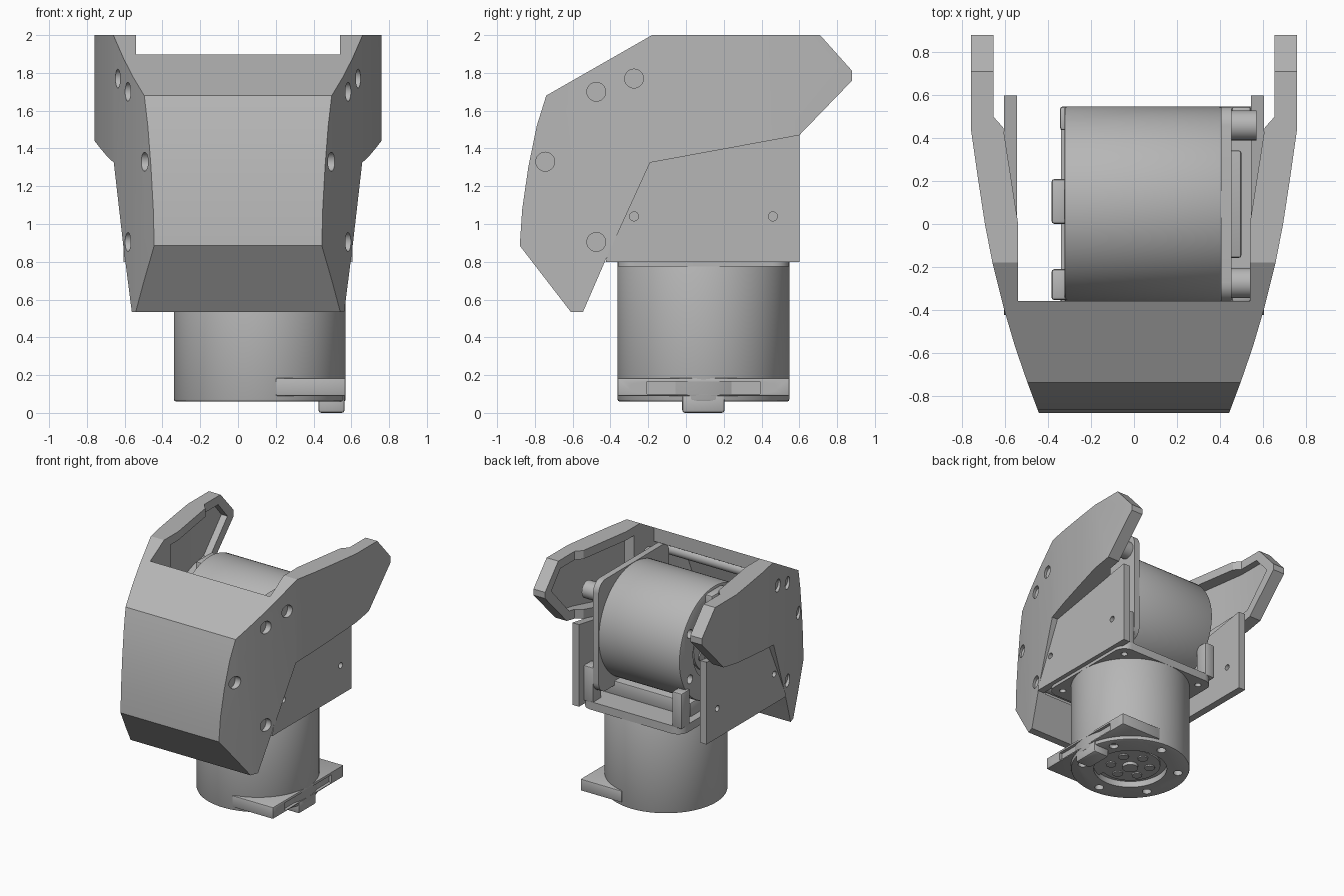
import bpy, bmesh, math
from mathutils import Matrix, Vector

cube = bpy.data.objects.get("Cube")
if cube:
    bpy.data.objects.remove(cube, do_unlink=True)

grey = bpy.data.materials.new("plain_grey")
grey.use_nodes = True
grey.diffuse_color = (0.47, 0.47, 0.47, 1)
grey.node_tree.nodes["Principled BSDF"].inputs["Base Color"].default_value = grey.diffuse_color


def finish(name, bm):
    bmesh.ops.recalc_face_normals(bm, faces=bm.faces)
    mesh = bpy.data.meshes.new(name)
    bm.to_mesh(mesh)
    bm.free()
    mesh.materials.append(grey)
    obj = bpy.data.objects.new(name, mesh)
    bpy.context.collection.objects.link(obj)
    return obj


def prism(name, points, axis, lo, hi):
    """Extrude a 2D outline: (y, z) points along x, or (x, y) points along z."""
    bm = bmesh.new()
    place = (lambda p: (lo, p[0], p[1])) if axis == "x" else (lambda p: (p[0], p[1], lo))
    face = bm.faces.new([bm.verts.new(place(p)) for p in points])
    out = bmesh.ops.extrude_face_region(bm, geom=[face])
    move = Vector((hi - lo, 0, 0)) if axis == "x" else Vector((0, 0, hi - lo))
    bmesh.ops.translate(bm, vec=move, verts=[v for v in out["geom"] if isinstance(v, bmesh.types.BMVert)])
    return finish(name, bm)


def box(name, x, y, z):
    return prism(name, [(x[0], y[0]), (x[1], y[0]), (x[1], y[1]), (x[0], y[1])], "z", *z)


def cylinder(name, axis, centre, radius, lo, hi, sides=24, top_radius=None):
    bm = bmesh.new()
    bmesh.ops.create_cone(bm, cap_ends=True, segments=sides, radius1=radius,
                          radius2=top_radius or radius, depth=hi - lo)
    mid = (lo + hi) / 2
    if axis == "x":
        bm.transform(Matrix.Translation((mid, *centre)) @ Matrix.Rotation(math.pi / 2, 4, "Y"))
    else:
        bm.transform(Matrix.Translation((*centre, mid)))
    return finish(name, bm)


def apply(obj, mod):
    bpy.context.view_layer.objects.active = obj
    bpy.ops.object.modifier_apply(modifier=mod.name)


def cut(obj, *cutters, operation="DIFFERENCE"):
    for cutter in cutters:
        mod = obj.modifiers.new("cut", "BOOLEAN")
        mod.operation, mod.solver, mod.object = operation, "EXACT", cutter
        apply(obj, mod)
        bpy.data.objects.remove(cutter, do_unlink=True)


def bevel(obj, width, segments=2):
    mod = obj.modifiers.new("bevel", "BEVEL")
    mod.width, mod.segments, mod.limit_method = width, segments, "ANGLE"
    apply(obj, mod)


# Cover: side outline intersected with a mirrored plan outline
half_plan = [(.44, -.89), (.50, -.73), (.555, -.57), (.605, -.4), (.66, -.18),
             (.695, 0), (.73, .23), (.76, .44), (.76, .9)]


def mirrored(points):
    return points + [(-x, y) for x, y in reversed(points)]


def cover_solid(name, outline, inset):
    solid = prism(name, outline, "x", -1, 1)
    plan = prism("plan", mirrored([(x - inset, y) for x, y in half_plan]), "z", .3, 2.3)
    cut(solid, plan, operation="INTERSECT")
    return solid


cover = cover_solid("cover", [
    (-.61, .535), (-.88, .885), (-.867, 1.08), (-.835, 1.3), (-.79, 1.52), (-.74, 1.68),
    (-.18, 2), (.71, 2), (.88, 1.81), (.88, 1.76), (.6, 1.47), (-.19, 1.325),
    (-.43, .8), (-.545, .535)], 0)
opening = prism("opening", mirrored([(.54, -.36), (.54, 0), (.61, .45), (.655, .5), (.655, 1)]), "z", 0, 3)
hollow = cover_solid("hollow", [(-.72, .8), (-.79, .92), (-.75, 1.3), (-.645, 1.62),
                                (-.35, 1.79), (-.35, .8)], .07)
pocket = cover_solid("pocket", [(-.1, 1.93), (.68, 1.93), (.8, 1.79), (.57, 1.54), (-.1, 1.42)], .05)
cut(cover, opening, hollow, pocket)

# Countersunk screw seats in both cover sides
screw_spots = [(-.275, 1.77), (-.475, 1.70), (-.745, 1.33), (-.475, .905)]
seat_x = [.605, .55, .46, .55]
for spot, x in zip(screw_spots, seat_x):
    for side in (-1, 1):
        lo, hi = sorted((side * x, side * .9))
        cut(cover, cylinder("seat", "x", spot, .05, lo, hi))

# Flat side plates below the arms
AY, AZ, AX = .0925, 1.37, .115
for side, label in ((1, "left"), (-1, "right")):
    lo, hi = sorted((side * .545, side * .605))
    plate = prism(label + "_side_plate", [(-.425, .8), (.6, .8), (.6, 1.47), (-.19, 1.335), (-.4, .89)],
                  "x", lo, hi)
    for y in (AY - .3675, AY + .3675):
        cut(plate, cylinder("hole", "x", (y, 1.04), .024, -1, 1, 16))

# Cross rods inside the cover
for name, spot in (("upper_rod", screw_spots[1]), ("lower_rod", screw_spots[3])):
    cylinder(name, "x", spot, .045, -.53, .53)


# Motors: a bevelled drum with a recessed, drilled end cap
def motor(name, axis, centre, lo, hi):
    drum = cylinder(name, axis, centre, .455, lo, hi, 96)
    bevel(drum, .012)
    ring = cylinder("recess", axis, centre, .28, lo - .1, lo + .05, 64)
    cut(drum, ring)
    for i in range(6):
        a = math.radians(60 * i + 30)
        spot = (centre[0] + .37 * math.cos(a), centre[1] + .37 * math.sin(a))
        cut(drum, cylinder("hole", axis, spot, .035, lo - .1, lo + .05, 20))
        spot = (centre[0] + .15 * math.cos(a), centre[1] + .15 * math.sin(a))
        cylinder(name + "_bolt", axis, spot, .04, lo + .02, lo + .06, 16)
    cylinder(name + "_rim", axis, centre, .23, lo + .03, lo + .06, 48)
    cylinder(name + "_hub", axis, centre, .06, lo + .005, lo + .06, 24)


motor("lower_motor", "z", (AX, AY), .06, .8)
motor("upper_motor", "x", (AY, AZ), -.325, .41)

# Connectors on the motor end caps
connectors = [box("lower_connector", (.425, .565), (-.02, .205), (0, .1)),
              box("upper_connector", (-.385, -.3), (0, .21), (1.66, 1.8)),
              box("front_connector", (-.385, -.3), (-.355, -.21), (1.26, 1.48))]
for part in connectors:
    bevel(part, .015)

# Lower flange with two corner ears
ears = box("lower_flange", (.2, .57), (AY - .455, AY + .455), (.09, .185))
bevel(ears, .008)
cut(ears, box("slot", (.545, .6), (AY - .3, AY + .3), (.1, .165)))
for y in (AY - .3675, AY + .3675):
    cut(ears, cylinder("hole", "x", (y, .135), .022, .45, .7, 16))


# Square mounting flanges with rounded corners
def rounded_square(cx, cy, half, radius, steps=6):
    points = []
    for q, (sx, sy) in enumerate(((1, 1), (-1, 1), (-1, -1), (1, -1))):
        for i in range(steps + 1):
            a = math.pi / 2 * (q + i / steps)
            points.append((cx + sx * (half - radius) + radius * math.cos(a),
                           cy + sy * (half - radius) + radius * math.sin(a)))
    return points


base = prism("base_flange", rounded_square(AX, AY, .455, .09), "z", .775, .84)
upright = prism("upright_flange", rounded_square(AY, AZ, .455, .09), "x", .405, .455)
for u in (-.3675, .3675):
    for v in (-.3675, .3675):
        cut(base, cylinder("hole", "z", (AX + u, AY + v), .025, .7, .9, 16))
        # Spacers between the upright flange and the side plate
        cylinder("spacer", "x", (AY + u, AZ + v * .9), .07, .45, .57)

# Bracket legs joining the upper motor to the base
for y in (AY - .40, AY + .40):
    for x, name in ((-.30, "right_leg"), (.50, "left_leg")):
        leg = box(name, (x - .045, x + .045), (y - .055, y + .055), (.83, 1.12))
        bevel(leg, .012)
cradle = box("cradle", (-.28, .5), (AY - .25, AY + .25), (.83, .95))
bevel(cradle, .01)

# Smooth shading with sharp edges kept
for obj in bpy.context.scene.objects:
    obj.select_set(obj.type == "MESH" and grey.name in obj.data.materials)
bpy.context.view_layer.objects.active = cover
bpy.ops.object.shade_smooth_by_angle(angle=math.radians(25))
